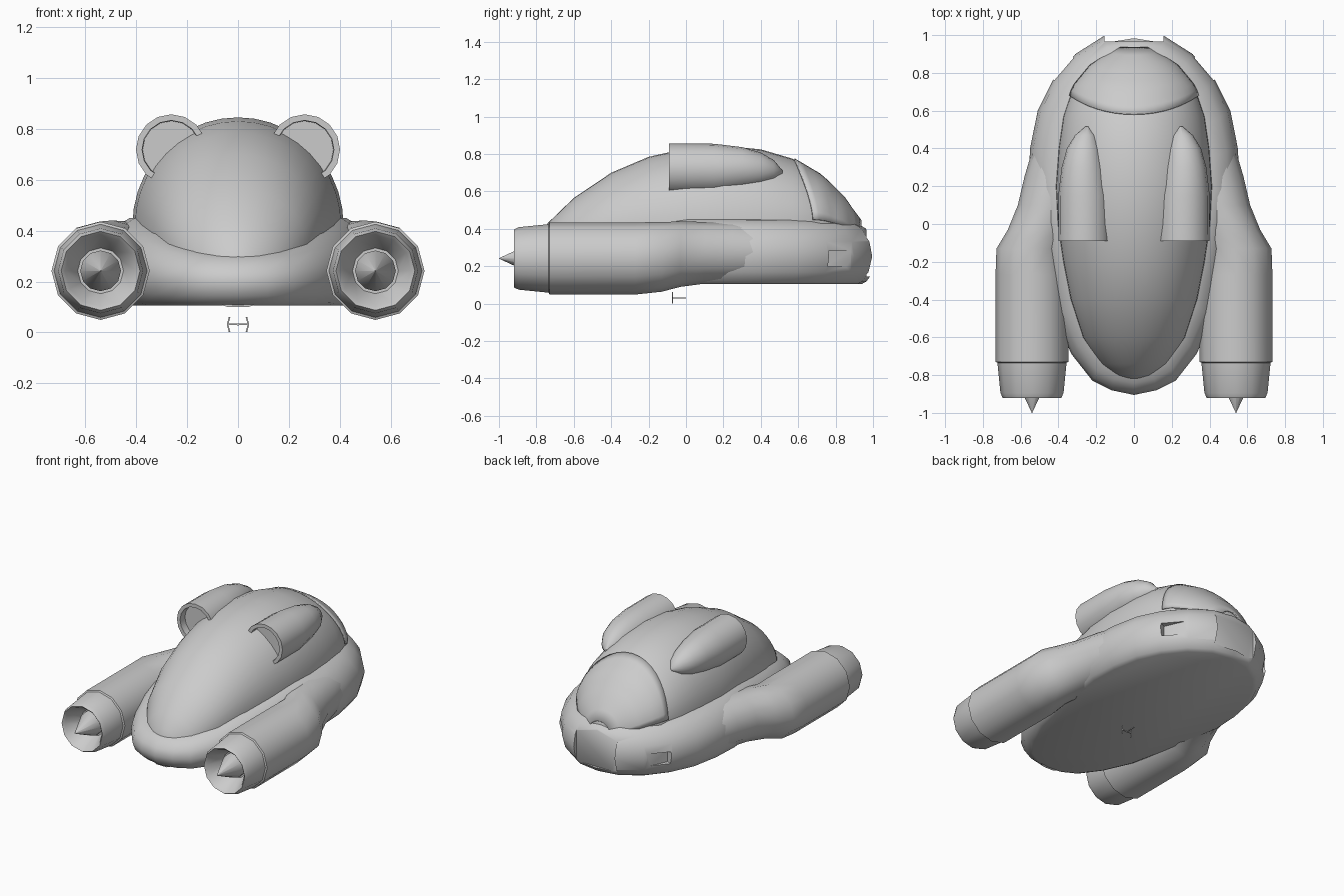
import bpy, bmesh
from math import cos, sin, pi, radians

old = bpy.data.objects.get("Cube")
if old:
    bpy.data.objects.remove(old, do_unlink=True)

grey = bpy.data.materials.new("light_grey")
grey.use_nodes = True
COLOUR = (0.6, 0.6, 0.6, 1)
grey.diffuse_color = COLOUR
grey.node_tree.nodes["Principled BSDF"].inputs["Base Color"].default_value = COLOUR


def lerp(table, t):
    """Piecewise linear lookup in rows of (key, value, ...)."""
    if t <= table[0][0]:
        return table[0][1:]
    for a, b in zip(table, table[1:]):
        if t <= b[0]:
            f = (t - a[0]) / (b[0] - a[0])
            return tuple(p + (q - p) * f for p, q in zip(a[1:], b[1:]))
    return table[-1][1:]


def finish(obj, angle=40):
    bpy.ops.object.select_all(action="DESELECT")
    obj.select_set(True)
    bpy.context.view_layer.objects.active = obj
    bpy.ops.object.shade_smooth_by_angle(angle=radians(angle))


def loft(name, rings, closed=True, caps=True, smooth=True):
    """Skin a list of equal-length point rings."""
    bm = bmesh.new()
    rows = [[bm.verts.new(p) for p in ring] for ring in rings]
    n = len(rows[0])
    for a, b in zip(rows, rows[1:]):
        for i in range(n if closed else n - 1):
            j = (i + 1) % n
            bm.faces.new((a[i], a[j], b[j], b[i]))
    if caps:
        bm.faces.new(rows[0])
        bm.faces.new(rows[-1])
    bmesh.ops.recalc_face_normals(bm, faces=bm.faces)
    mesh = bpy.data.meshes.new(name)
    bm.to_mesh(mesh)
    bm.free()
    mesh.materials.append(grey)
    obj = bpy.data.objects.new(name, mesh)
    bpy.context.collection.objects.link(obj)
    if smooth:
        finish(obj)
    return obj


def tube(name, rows, side, sides=12):
    """Round body along y from rows of (y, radius, x, z)."""
    return loft(name, [[(side * (x + r * cos(2 * pi * i / sides)), y,
                         z + r * sin(2 * pi * i / sides)) for i in range(sides)]
                       for y, r, x, z in rows])


def box(name, loc, size, turn=0):
    bpy.ops.mesh.primitive_cube_add(size=1, location=loc, rotation=(0, 0, turn))
    obj = bpy.context.object
    obj.name = name
    obj.scale = size
    obj.data.materials.append(grey)
    return obj


def cut(obj, cutter):
    cutter.hide_render = True
    mod = obj.modifiers.new("cut", "BOOLEAN")
    mod.operation, mod.solver, mod.object = "DIFFERENCE", "EXACT", cutter
    bpy.context.view_layer.objects.active = obj
    bpy.ops.object.modifier_apply(modifier=mod.name)
    bpy.data.objects.remove(cutter, do_unlink=True)


# Lower hull: rounded rim around an egg-shaped outline
half = [(0, -.905), (.12, -.88), (.22, -.83), (.33, -.69), (.42, -.5), (.48, -.25),
        (.53, 0), (.56, .2), (.55, .4), (.51, .6), (.43, .76), (.31, .9), (.16, .995), (0, 1.02)]
outline = half + [(-x, y) for x, y in half[-2:0:-1]]
rim = [(.08, 0), (.055, .04), (.02, .18), (0, .42), (.015, .65), (.06, .85), (.13, .97), (.22, 1)]
rim_top = [(-.9, .32), (-.5, .40), (0, .46), (1, .455)]
BASE, MID = .105, .06
hull = loft("hull", [[(x * (1 - inset / .55), MID + (y - MID) * (1 - inset / .96),
                       BASE + t * (lerp(rim_top, y)[0] - BASE)) for x, y in outline]
                     for inset, t in rim], smooth=False)

# Recesses: rear panel and two side vents
cut(hull, box("rear_cutter", (0, 1.065, .27), (.31, .2, .25)))
for s in (1, -1):
    cut(hull, box("vent_cutter", (s * .405, .837, .24), (.12, .15, .085), s * radians(24)))
finish(hull)

# Upper shell: half-ellipse sections of (y, half width, top, centre height)
shell = [(-.83, .04, .27, .2), (-.8, .11, .34, .22), (-.74, .18, .43, .25), (-.6, .27, .565, .33),
         (-.4, .335, .7, .38), (-.2, .375, .785, .4), (0, .405, .83, .42), (.2, .415, .845, .42),
         (.4, .4, .825, .42), (.57, .375, .775, .42), (.73, .32, .68, .42), (.85, .22, .56, .4),
         (.93, .08, .44, .36)]


def shell_point(y, angle, grow=0):
    a, top, mid = lerp(shell, y)
    return ((a + grow) * cos(angle), y, mid + (top + grow - mid) * sin(angle))


STEPS = 20
rings = []
for row in shell:
    arc = [shell_point(row[0], pi * i / STEPS) for i in range(STEPS + 1)]
    foot = row[3] - .1
    rings.append([(arc[0][0], row[0], foot)] + arc + [(arc[-1][0], row[0], foot)])
loft("upper_shell", rings)

# Rear window: thin raised plate following the shell
rings = []
for k in range(9):
    ring = []
    for i in range(STEPS + 1):
        ang = .1 + (pi - .2) * i / STEPS
        start = .58 + .1 * cos(ang) ** 2
        ring.append(shell_point(start + (.935 - start) * k / 8, ang, .004))
    rings.append(ring)
window = loft("rear_window", rings, closed=False, caps=False)
solid = window.modifiers.new("thickness", "SOLIDIFY")
solid.thickness, solid.offset = .008, 0

# Engines blending into the hull, spikes and upper pods
EX, EZ = .54, .242
engine = [(-.8, .01), (-.8, .09), (-.905, .14), (-.92, .155), (-.895, .167),
          (-.735, .183), (-.73, .193), (-.27, .193)]
engine = [(y, r, EX, EZ) for y, r in engine]
engine += [(-.13, .186, .542, .25), (-.03, .175, .493, .265), (.1, .165, .45, .272),
           (.25, .16, .42, .275), (.42, .14, .39, .275)]
spike = [(-1, .001, EX, EZ), (-.83, .08, EX, EZ), (-.79, .08, EX, EZ)]
pod = [(-.04, .01, .262, .718), (-.04, .113, .262, .718), (-.09, .115, .262, .718),
       (-.09, .139, .262, .718), (.15, .137, .264, .718), (.3, .115, .268, .722),
       (.4, .09, .265, .718), (.47, .055, .257, .712), (.515, .008, .25, .705)]
for s, label in ((1, "left"), (-1, "right")):
    tube(label + "_engine", engine, s)
    tube(label + "_engine_spike", spike, s)
    tube(label + "_upper_pod", pod, s, 16)

# Small antenna below the belly
box("antenna_stem", (0, -.037, .03), (.006, .075, .006))
box("antenna_bar", (0, -.072, .032), (.08, .006, .006))
for s in (1, -1):
    for dz in (1, -1):
        tip = box("antenna_tip", (s * .037, -.072, .031 + dz * .015), (.006, .006, .031))
        tip.rotation_euler.y = -s * dz * radians(15)
